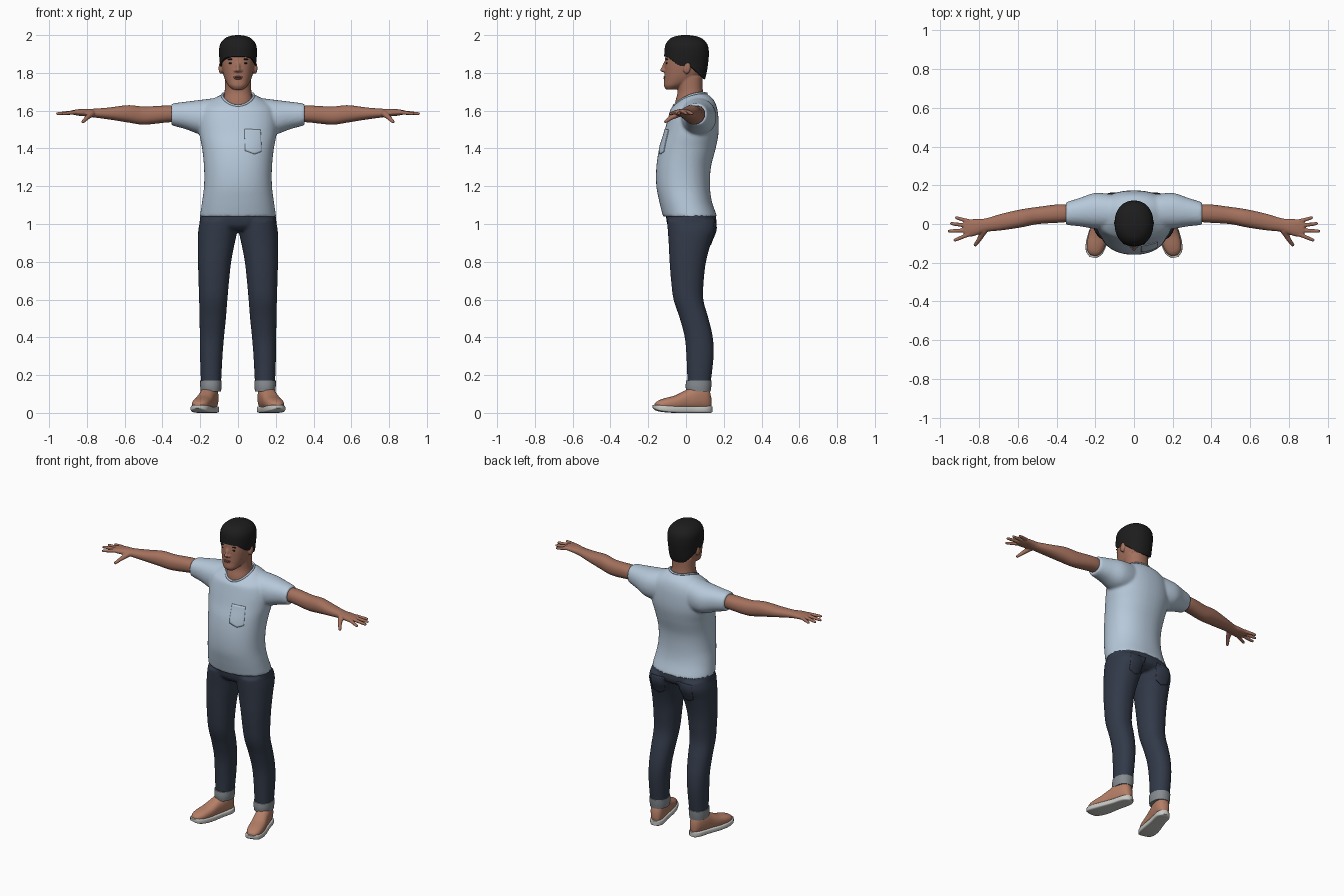
import bpy, bmesh, math
from mathutils import Vector, Matrix

if "Cube" in bpy.data.objects:
    bpy.data.objects.remove(bpy.data.objects["Cube"])


def material(name, rgb):
    m = bpy.data.materials.new(name)
    m.diffuse_color = (*rgb, 1)
    m.use_nodes = True
    m.node_tree.nodes["Principled BSDF"].inputs["Base Color"].default_value = m.diffuse_color
    return m


SKIN = material("skin", (0.37, 0.165, 0.11))
LIP = material("lip", (0.27, 0.10, 0.075))
HAIR = material("hair_black", (0.012, 0.012, 0.012))
SHIRT = material("shirt_blue", (0.47, 0.58, 0.70))
DENIM = material("denim", (0.032, 0.042, 0.066))
CUFF = material("cuff_grey", (0.24, 0.26, 0.28))
SHOE = material("shoe_tan", (0.46, 0.21, 0.135))
SOLE = material("sole_white", (0.58, 0.58, 0.56))


def interp(keys, t):
    """Smooth Hermite interpolation of key rows by their first value."""
    n = len(keys)
    i = max(0, min(n - 2, sum(k[0] <= t for k in keys) - 1))

    def slope(j, c):
        a, b = keys[max(j - 1, 0)], keys[min(j + 1, n - 1)]
        return (b[c] - a[c]) / (b[0] - a[0])
    k, l = keys[i], keys[i + 1]
    h = l[0] - k[0]
    s = (t - k[0]) / h
    return [(2*s**3 - 3*s*s + 1) * k[c] + (s**3 - 2*s*s + s) * h * slope(i, c)
            + (3*s*s - 2*s**3) * l[c] + (s**3 - s*s) * h * slope(i + 1, c)
            for c in range(1, len(k))]


def neckline(s):
    return 0.0325 * s - 0.0225 * s * s


def tube(bm, axis, keys, n=32, m=30, power=2.2, sx=1, base=None):
    """Loft of superellipses; rows are (t, u0, u1, v0, v1[, neckline amount])."""
    rings = []
    for i in range(m + 1):
        ring = []
        for j in range(n):
            a = 2 * math.pi * j / n
            c, s = math.cos(a), math.sin(a)
            t0 = base(s) if base else keys[0][0]
            t = t0 + (keys[-1][0] - t0) * i / m
            r = interp(keys, t)
            u = (r[0] + r[1]) / 2 + (r[1] - r[0]) / 2 * math.copysign(abs(c) ** (2 / power), c)
            v = (r[2] + r[3]) / 2 + (r[3] - r[2]) / 2 * math.copysign(abs(s) ** (2 / power), s)
            if len(r) > 4:
                t += r[4] * neckline(s)
            x, y, z = {'x': (t, u, v), 'y': (u, t, v), 'z': (u, v, t)}[axis]
            ring.append(bm.verts.new((x * sx, y, z)))
        rings.append(ring)
    for p, q in zip(rings, rings[1:]):
        for j in range(n):
            bm.faces.new((p[j], p[(j + 1) % n], q[(j + 1) % n], q[j]))
    bm.faces.new(rings[0])
    bm.faces.new(rings[-1])


def sym(rows):
    return [(r[0], -r[1], *r[1:]) for r in rows]


def blob(bm, loc, size, rot=0):
    mat = Matrix.Translation(loc) @ Matrix.Rotation(rot, 4, 'X') @ Matrix.Diagonal((*size, 1))
    bmesh.ops.create_uvsphere(bm, u_segments=20, v_segments=12, radius=1, matrix=mat)


def finger(bm, p, q, r0, r1):
    p, q = Vector(p), Vector(q)
    d = q - p
    mat = Matrix.Translation((p + q) / 2) @ d.to_track_quat('Z', 'Y').to_matrix().to_4x4()
    bmesh.ops.create_cone(bm, cap_ends=True, segments=14, radius1=r0, radius2=r1,
                          depth=d.length, matrix=mat)
    blob(bm, p, (r0,) * 3)
    blob(bm, q, (r1,) * 3)


def finish(name, bm, mat, voxel=0, smooth=3, mirror=False):
    bmesh.ops.recalc_face_normals(bm, faces=bm.faces)
    me = bpy.data.meshes.new(name)
    bm.to_mesh(me)
    bm.free()
    me.materials.append(mat)
    me.shade_smooth()
    me.set_sharp_from_angle(angle=math.radians(50))
    ob = bpy.data.objects.new(name, me)
    bpy.context.collection.objects.link(ob)
    if mirror:
        ob.modifiers.new("mirror", 'MIRROR').use_clip = False
    if voxel:
        r = ob.modifiers.new("blend", 'REMESH')
        r.mode, r.voxel_size, r.use_smooth_shade = 'VOXEL', voxel, True
        s = ob.modifiers.new("soften", 'SMOOTH')
        s.factor, s.iterations = 0.5, smooth
    return ob


# Shirt: torso and sleeves blended together
bm = bmesh.new()
tube(bm, 'z', sym([
    (1.04, .202, -.122, .165, 0), (1.12, .19, -.142, .137, 0), (1.2, .18, -.157, .127, 0),
    (1.3, .18, -.157, .132, 0), (1.4, .19, -.142, .157, 0), (1.48, .205, -.117, .172, 0),
    (1.56, .207, -.097, .172, .1), (1.62, .188, -.083, .162, .3),
    (1.655, .14, -.076, .143, .7), (1.68, .087, -.066, .11, 1)]), n=48, m=50)
for sx in (1, -1):
    tube(bm, 'x', [(.08, -.03, .15, 1.47, 1.672), (.2, -.025, .16, 1.475, 1.657),
                   (.28, -.012, .135, 1.503, 1.647), (.352, -.005, .112, 1.522, 1.638)], sx=sx)
shirt = finish("shirt", bm, SHIRT, .008, 5)

# Collar rib
cu = bpy.data.curves.new("collar", 'CURVE')
cu.dimensions, cu.bevel_depth, cu.bevel_resolution = '3D', .006, 2
sp = cu.splines.new('POLY')
sp.points.add(47)
sp.use_cyclic_u = True
for j, p in enumerate(sp.points):
    a = 2 * math.pi * j / 48
    s = math.sin(a)
    p.co = (.084 * math.cos(a), .022 + .087 * s, 1.681 + neckline(s), 1)
cu.materials.append(SHIRT)
bpy.context.collection.objects.link(bpy.data.objects.new("collar", cu))

# Jeans: pelvis and two legs
bm = bmesh.new()
tube(bm, 'z', sym([(.965, .17, -.07, .12), (.99, .2, -.096, .155),
                   (1.03, .202, -.105, .16), (1.065, .194, -.105, .15)]), m=14)
for sx in (1, -1):
    tube(bm, 'z', [(.15, .09, .196, .008, .13), (.3, .082, .201, .002, .146),
                   (.4, .074, .202, -.007, .142), (.5, .064, .204, -.033, .119),
                   (.6, .056, .206, -.066, .092), (.7, .047, .209, -.079, .094),
                   (.8, .036, .212, -.087, .106), (.9, .017, .213, -.092, .133),
                   (.97, .002, .21, -.097, .16), (1.02, 0, .2, -.1, .155)], m=50, sx=sx)
jeans = finish("jeans", bm, DENIM, .008, 4)


# Pockets: thin plates laid onto the cloth
def pocket(name, target, mat, x0, x1, z0, z1, y):
    bm = bmesh.new()
    n = 12
    grid = [[bm.verts.new((x0 + (x1 - x0) * i / n, y,
                           z1 + (z0 + abs(i / n - .5) * .035 - z1) * j / n))
             for i in range(n + 1)] for j in range(n + 1)]
    for j in range(n):
        for i in range(n):
            bm.faces.new((grid[j][i], grid[j][i + 1], grid[j + 1][i + 1], grid[j + 1][i]))
    ob = finish(name, bm, mat)
    w = ob.modifiers.new("lay", 'SHRINKWRAP')
    w.target, w.offset = target, .001
    t = ob.modifiers.new("thick", 'SOLIDIFY')
    t.thickness, t.offset = .005, 0


pocket("chest_pocket", shirt, SHIRT, .037, .14, 1.37, 1.51, -.14)
for side, x in (("left", .1), ("right", -.1)):
    pocket(side + "_back_pocket", jeans, DENIM, x - .055, x + .055, .88, 1.01, .16)

# Rolled cuffs
bm = bmesh.new()
tube(bm, 'z', [(.112, .09, .197, .002, .13), (.14, .087, .2, -.002, .134),
               (.172, .087, .2, .001, .136)], m=6)
finish("cuffs", bm, CUFF, mirror=True)


# Shoes and soles, turned outward about the heel
def footwear(name, keys, mat, power):
    bm = bmesh.new()
    tube(bm, 'y', keys, m=32, power=power)
    bmesh.ops.rotate(bm, verts=bm.verts, cent=(0, .08, 0), matrix=Matrix.Rotation(math.radians(15), 3, 'Z'))
    bmesh.ops.translate(bm, verts=bm.verts, vec=(.147, 0, 0))
    finish(name, bm, mat, mirror=True)


footwear("shoes", [(-.172, -.014, .014, .035, .05), (-.155, -.034, .034, .02, .064),
                   (-.12, -.046, .046, .015, .077), (-.06, -.048, .049, .015, .093),
                   (0, -.045, .045, .015, .122), (.05, -.045, .045, .015, .146),
                   (.1, -.04, .04, .015, .145), (.122, -.03, .03, .015, .125),
                   (.134, -.015, .015, .025, .08)], SHOE, 2.4)
footwear("soles", [(-.182, -.015, .015, .025, .042), (-.162, -.039, .039, .012, .042),
                   (-.12, -.052, .052, .004, .04), (-.06, -.053, .053, 0, .036),
                   (.03, -.045, .045, 0, .034), (.1, -.043, .043, 0, .036),
                   (.13, -.028, .028, 0, .036), (.14, -.012, .012, .004, .034)], SOLE, 5)

# Arms with hands
bm = bmesh.new()
tube(bm, 'x', [(.3, .015, .09, 1.54, 1.62), (.37, .008, .102, 1.538, 1.627),
               (.5, -.001, .088, 1.526, 1.622), (.58, -.017, .076, 1.537, 1.629),
               (.68, -.032, .054, 1.553, 1.617), (.77, -.042, .028, 1.565, 1.61),
               (.81, -.057, .026, 1.57, 1.61), (.85, -.066, .024, 1.574, 1.607),
               (.878, -.06, .018, 1.58, 1.602)], m=50)
for p, q in (((.855, .014), (.917, .032)), ((.86, -.009), (.943, .002)),
             ((.86, -.033), (.955, -.037)), ((.855, -.054), (.925, -.083))):
    finger(bm, (*p, 1.592), (*q, 1.584), .0115, .0085)
finger(bm, (.775, -.035, 1.585), (.8, -.08, 1.562), .018, .012)
finger(bm, (.8, -.08, 1.562), (.82, -.108, 1.542), .012, .009)
finish("arms", bm, SKIN, .0045, 2, mirror=True)

# Head with neck, nose and ears
bm = bmesh.new()
tube(bm, 'z', sym([(1.6, .088, -.062, .105), (1.65, .081, -.056, .103),
                   (1.7, .071, -.044, .09), (1.78, .07, -.05, .088)]), m=16)
tube(bm, 'z', sym([(1.712, .028, -.106, -.055), (1.73, .049, -.117, -.01),
                   (1.76, .067, -.116, .055), (1.8, .08, -.114, .09),
                   (1.85, .088, -.113, .107), (1.9, .09, -.106, .111),
                   (1.95, .08, -.085, .1), (1.985, .045, -.04, .06)]), n=40)
blob(bm, (0, -.115, 1.832), (.011, .012, .03), -.25)
blob(bm, (0, -.122, 1.816), (.013, .016, .011))
for sx in (1, -1):
    blob(bm, (.014 * sx, -.114, 1.812), (.009, .01, .008))
    blob(bm, (.092 * sx, .006, 1.825), (.011, .019, .031), -.15)
finish("head", bm, SKIN, .005, 2)

# Lips, eyes and brows
bm = bmesh.new()
blob(bm, (0, -.112, 1.778), (.025, .008, .005))
blob(bm, (0, -.112, 1.77), (.021, .008, .005))
finish("lips", bm, LIP)
for name, z, size in (("eyes", 1.851, (.013, .006, .0045)), ("brows", 1.872, (.02, .006, .004))):
    bm = bmesh.new()
    for sx in (1, -1):
        blob(bm, (.037 * sx, -.101, z), size)
    finish(name, bm, HAIR)


# Hair cap with a hairline that drops from brow to nape
def hairline(s):
    points = [(-1.01, 1.887), (-.75, 1.88), (-.55, 1.862), (-.3, 1.838), (.1, 1.835),
              (.5, 1.8), (.8, 1.772), (1.01, 1.765)]
    return interp(points, s)[0]


bm = bmesh.new()
tube(bm, 'z', sym([(1.76, .078, -.06, .099), (1.8, .09, -.09, .109), (1.85, .096, -.114, .117),
                   (1.9, .1, -.115, .121), (1.94, .098, -.111, .117), (1.965, .087, -.1, .104),
                   (1.985, .066, -.079, .08), (1.995, .043, -.052, .052), (2.0, .012, -.02, .016)]),
     n=48, m=40, base=hairline)
finish("hair", bm, HAIR)
